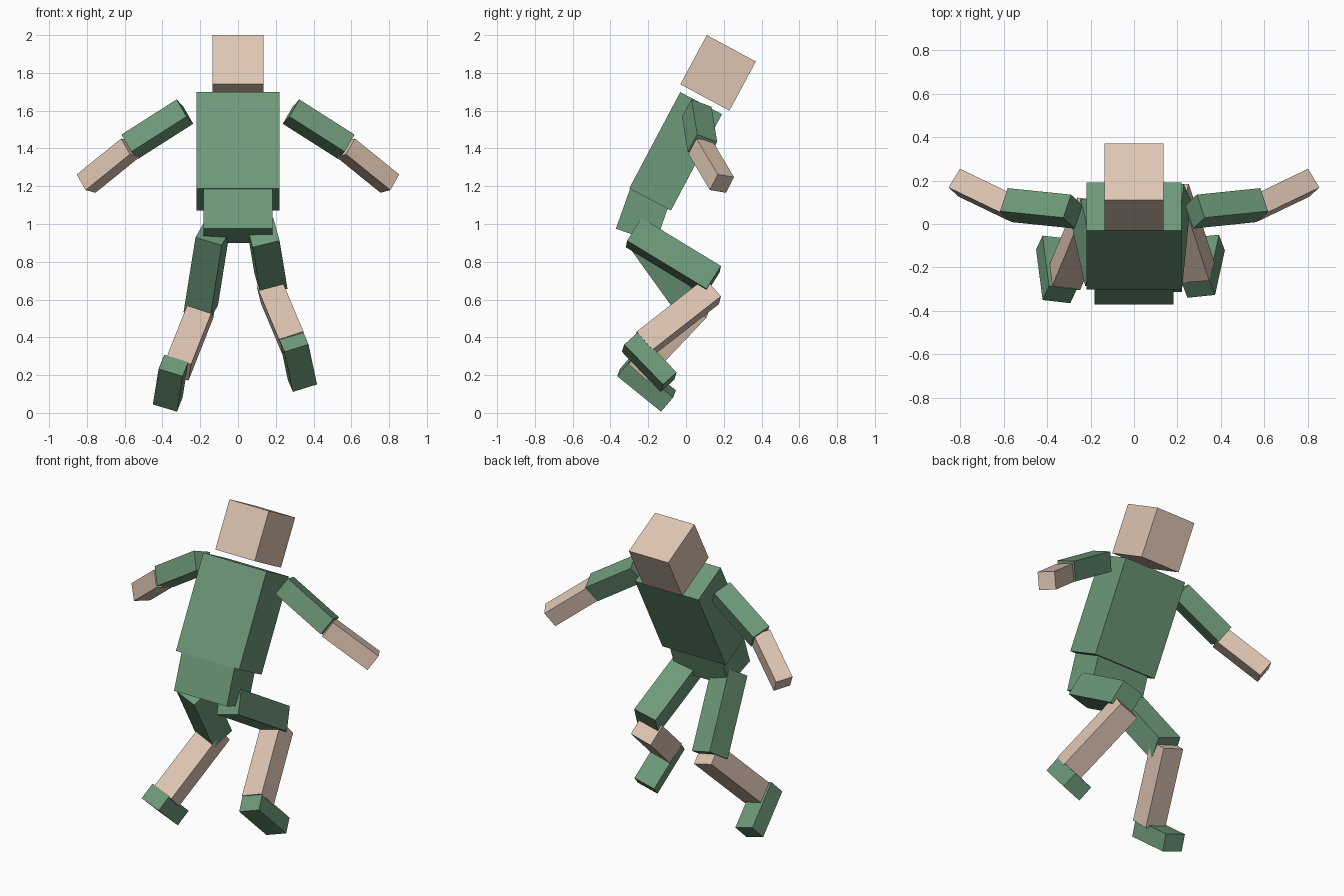
import bpy
import bmesh
from mathutils import Vector, Matrix

cube = bpy.data.objects.get("Cube")
if cube:
    bpy.data.objects.remove(cube, do_unlink=True)


def material(name, rgb):
    mat = bpy.data.materials.new(name)
    mat.use_nodes = True
    colour = (*rgb, 1.0)
    mat.diffuse_color = colour
    mat.node_tree.nodes["Principled BSDF"].inputs["Base Color"].default_value = colour
    return mat


GREEN = material("green cloth", (0.155, 0.32, 0.19))
SKIN = material("skin", (0.73, 0.56, 0.45))


def block(name, start, end, side, width, depth, mat):
    """Box running from start to end; its width lies along side."""
    start, end, side = Vector(start), Vector(end), Vector(side)
    axis = (end - start).normalized()
    across = (side - axis * side.dot(axis)).normalized()
    through = axis.cross(across)
    turn = Matrix((across, through, axis)).transposed().to_4x4()

    bm = bmesh.new()
    bmesh.ops.create_cube(bm, size=1)
    bmesh.ops.scale(bm, vec=(width, depth, (end - start).length), verts=bm.verts)
    mesh = bpy.data.meshes.new(name)
    bm.to_mesh(mesh)
    bm.free()
    mesh.materials.append(mat)
    obj = bpy.data.objects.new(name, mesh)
    obj.matrix_world = Matrix.Translation((start + end) / 2) @ turn
    bpy.context.collection.objects.link(obj)


# Head and trunk, leaning back
X = (1, 0, 0)
block("head", (0, 0.10, 1.67), (0, 0.24, 1.93), X, 0.272, 0.295, SKIN)
block("torso", (0, -0.19, 1.13), (0, 0.08, 1.64), X, 0.437, 0.25, GREEN)
block("pelvis", (0, -0.266, 0.938), (0, -0.19, 1.152), X, 0.365, 0.223, GREEN)

# Arms, mirrored
for s, label in ((1, "left"), (-1, "right")):
    block(label + "_upper_arm", (0.281 * s, 0.057, 1.595), (0.573 * s, 0.087, 1.409),
          (-0.037 * s, 0.11, -0.04), 0.118, 0.116, GREEN)
    block(label + "_forearm", (0.569 * s, 0.077, 1.404), (0.804 * s, 0.19, 1.214),
          (-0.05 * s, 0.085, -0.015), 0.102, 0.104, SKIN)

# Left leg, raised
block("left_thigh", (0.132, -0.277, 0.955), (0.174, 0.143, 0.70),
      (0.143, 0.015, 0.03), 0.147, 0.147, GREEN)
block("left_shin", (0.175, 0.138, 0.645), (0.294, -0.224, 0.362),
      (0.13, 0.008, 0.04), 0.136, 0.13, SKIN)
block("left_foot", (0.296, -0.297, 0.375), (0.341, -0.092, 0.163),
      (0.127, 0.015, 0.037), 0.134, 0.1, GREEN)

# Right leg, lower
block("right_thigh", (-0.134, -0.238, 0.947), (-0.197, 0.046, 0.552),
      (0.14, -0.025, -0.04), 0.147, 0.147, GREEN)
block("right_shin", (-0.189, 0.066, 0.564), (-0.32, -0.249, 0.233),
      (0.135, -0.012, -0.035), 0.136, 0.13, SKIN)
block("right_foot", (-0.342, -0.325, 0.251), (-0.372, -0.093, 0.063),
      (0.13, -0.017, -0.037), 0.134, 0.103, GREEN)
